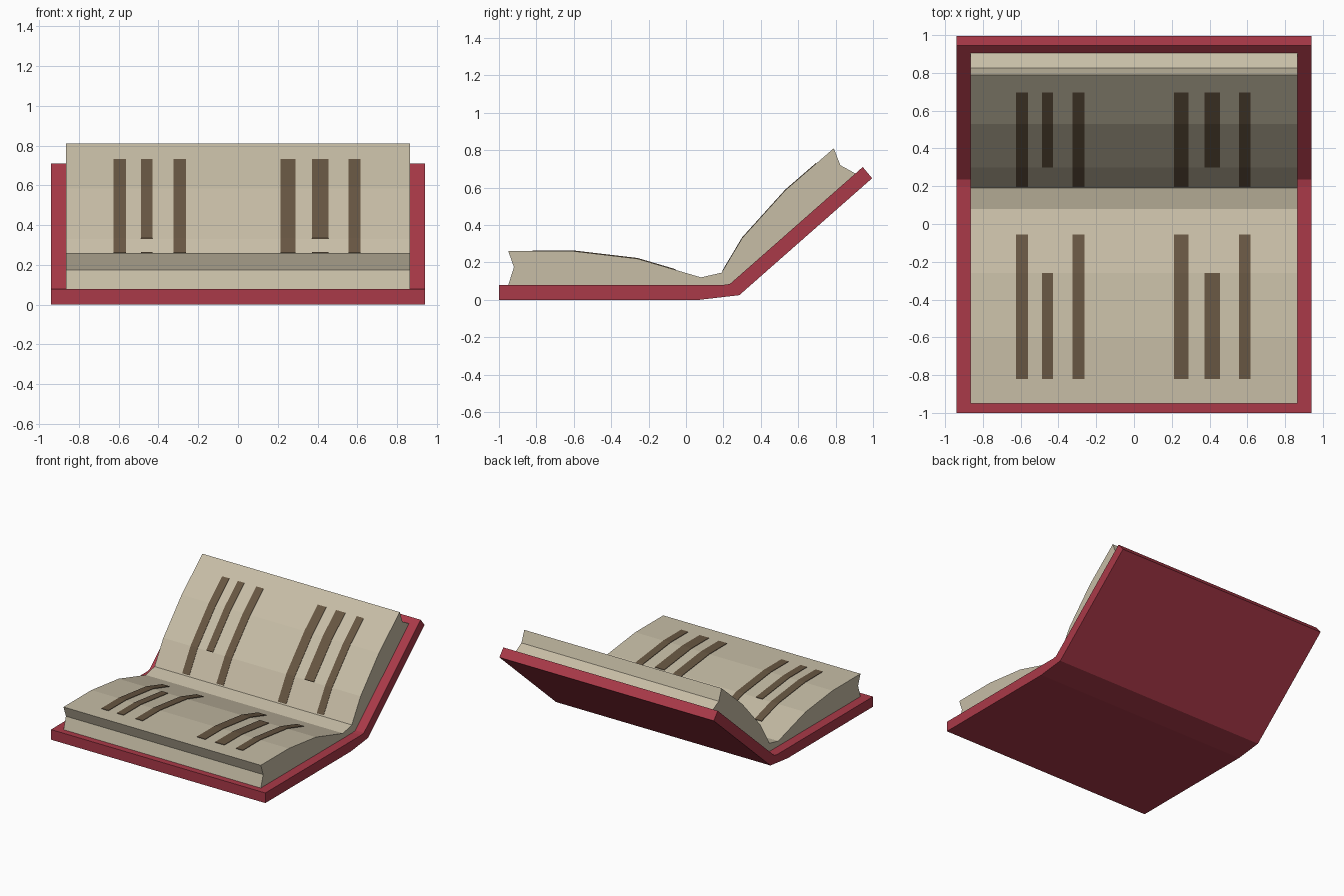
import bpy, bmesh

cube = bpy.data.objects.get("Cube")
if cube:
    bpy.data.objects.remove(cube, do_unlink=True)


def material(name, rgb):
    m = bpy.data.materials.new(name)
    m.use_nodes = True
    m.diffuse_color = (*rgb, 1)
    m.node_tree.nodes["Principled BSDF"].inputs["Base Color"].default_value = (*rgb, 1)
    return m


RED = material("cover red", (0.40, 0.041, 0.065))
PAPER = material("aged paper", (0.57, 0.51, 0.38))
INK = material("brown ink", (0.135, 0.092, 0.054))


def extrude_profile(name, profile, x0, x1, mat):
    """Sweep a closed (y, z) outline from x0 to x1."""
    bm = bmesh.new()
    ends = [[bm.verts.new((x, y, z)) for y, z in profile] for x in (x0, x1)]
    bm.faces.new(ends[0])
    bm.faces.new(ends[1])
    n = len(profile)
    for i in range(n):
        j = (i + 1) % n
        bm.faces.new((ends[0][i], ends[0][j], ends[1][j], ends[1][i]))
    bmesh.ops.recalc_face_normals(bm, faces=bm.faces)
    mesh = bpy.data.meshes.new(name)
    bm.to_mesh(mesh)
    bm.free()
    mesh.materials.append(mat)
    ob = bpy.data.objects.new(name, mesh)
    bpy.context.collection.objects.link(ob)
    return ob


# Bent hard cover
cover = [(-1, 0), (0.07, 0), (0.285, 0.025), (0.995, 0.65),
         (0.945, 0.71), (0.235, 0.085), (0.2, 0.08), (-1, 0.08)]
extrude_profile("cover", cover, -0.94, 0.94, RED)

# Page block: curved top surface, notched outer edges, seated on the cover
page_top = [(-0.95, 0.26), (-0.6, 0.26), (-0.26, 0.22), (0.08, 0.12),
            (0.19, 0.145), (0.30, 0.33), (0.53, 0.585), (0.79, 0.81)]
page_rest = [(0.825, 0.72), (0.91, 0.673), (0.235, 0.08), (-0.95, 0.08), (-0.92, 0.175)]
extrude_profile("pages", page_top + page_rest, -0.865, 0.865, PAPER)


def surface_height(y):
    for (y0, z0), (y1, z1) in zip(page_top, page_top[1:]):
        if y0 <= y <= y1:
            return z0 + (z1 - z0) * (y - y0) / (y1 - y0)


def text_column(name, x0, x1, y0, y1):
    """Thin plate that follows the page surface."""
    ys = [y0] + [y for y, z in page_top if y0 < y < y1] + [y1]
    line = [(y, surface_height(y)) for y in ys]
    upper = [(y, z + 0.004) for y, z in line]
    lower = [(y, z - 0.003) for y, z in line]
    extrude_profile(name, upper + lower[::-1], x0, x1, INK)


# Painted columns on both pages; every middle one is shorter
columns = [(-0.625, -0.562), (-0.488, -0.43), (-0.325, -0.262),
           (0.213, 0.288), (0.373, 0.455), (0.555, 0.616)]
for i, (x0, x1) in enumerate(columns):
    short = i % 3 == 1
    text_column(f"lower_column_{i + 1}", x0, x1, -0.82, -0.26 if short else -0.055)
    text_column(f"upper_column_{i + 1}", x0, x1, 0.30 if short else 0.195, 0.695)
